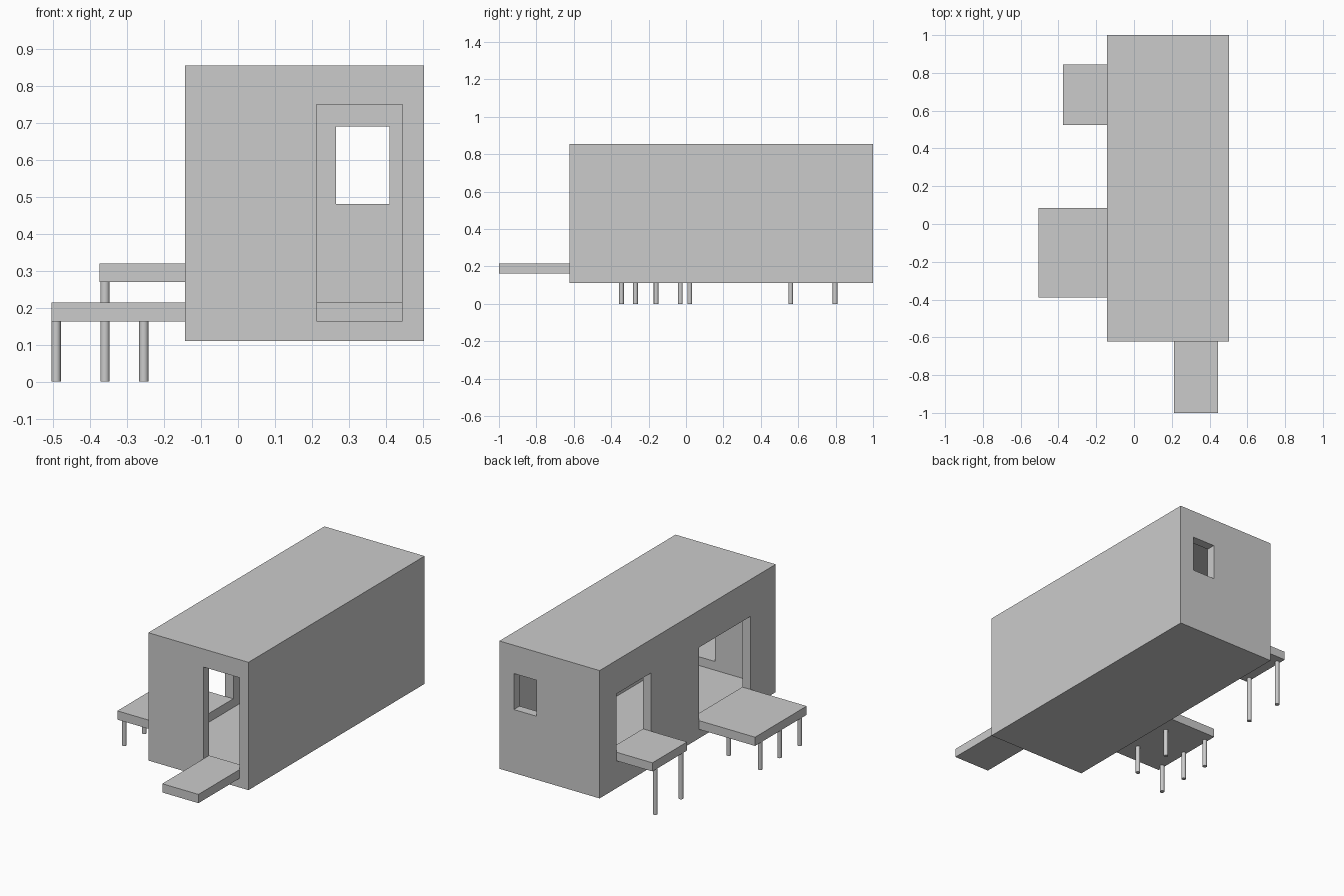
import bpy

cube = bpy.data.objects.get("Cube")
if cube:
    bpy.data.objects.remove(cube, do_unlink=True)

grey = bpy.data.materials.new("plain_grey")
grey.use_nodes = True
grey.diffuse_color = (0.6, 0.6, 0.6, 1)
grey.node_tree.nodes["Principled BSDF"].inputs["Base Color"].default_value = (0.6, 0.6, 0.6, 1)


def box(name, x, y, z):
    """Box from (min, max) ranges along each axis."""
    bpy.ops.mesh.primitive_cube_add(size=1, location=[sum(r) / 2 for r in (x, y, z)])
    obj = bpy.context.object
    obj.name = name
    obj.scale = [r[1] - r[0] for r in (x, y, z)]
    bpy.ops.object.transform_apply(location=False, rotation=False, scale=True)
    obj.data.materials.append(grey)
    return obj


def cut(target, x, y, z):
    """Subtract a box from the target."""
    cutter = box("cutter", x, y, z)
    cutter.hide_render = True
    mod = target.modifiers.new("opening", "BOOLEAN")
    mod.operation = "DIFFERENCE"
    mod.solver = "EXACT"
    mod.object = cutter
    bpy.context.view_layer.objects.active = target
    bpy.ops.object.modifier_apply(modifier=mod.name)
    bpy.data.objects.remove(cutter, do_unlink=True)


def legs(name, spots, top):
    for i, (x, y) in enumerate(spots, 1):
        bpy.ops.mesh.primitive_cylinder_add(vertices=24, radius=0.0125, depth=top,
                                            location=(x, y, top / 2))
        leg = bpy.context.object
        leg.name = f"{name}_{i}"
        leg.data.materials.append(grey)
        bpy.ops.object.shade_smooth_by_angle()


# Hollow cabin: outer block less its room
wall = 0.053
left, right, front, back, low, high = -0.143, 0.503, -0.622, 1.0, 0.11, 0.855
cabin = box("cabin_shell", (left, right), (front, back), (low, high))
cut(cabin, (left + wall, right - wall), (front + wall, back - wall), (low + wall, high - wall))

# Doorway, rear window and the two side openings
door_x, big_y, small_y = (0.212, 0.445), (-0.39, 0.085), (0.525, 0.845)
deck_low, deck_top, shelf_low, shelf_top = 0.163, 0.214, 0.27, 0.32
cut(cabin, door_x, (front - 0.1, front + 0.1), (deck_top, 0.75))
cut(cabin, (0.265, 0.41), (back - 0.1, back + 0.1), (0.48, 0.69))
cut(cabin, (left - 0.1, left + 0.1), big_y, (deck_top, 0.64))
cut(cabin, (left - 0.1, left + 0.1), small_y, (shelf_top, 0.66))

# Platforms outside each opening
box("entrance_platform", door_x, (-1.0, front), (deck_low, deck_top))
box("large_side_deck", (-0.505, left), big_y, (deck_low, deck_top))
box("small_side_shelf", (-0.375, left), small_y, (shelf_low, shelf_top))

# Round legs under the side platforms
legs("deck_leg", [(-0.492, y) for y in (-0.345, -0.16, 0.02)]
     + [(-0.255, y) for y in (-0.27, -0.03)], deck_low)
legs("shelf_leg", [(-0.36, y) for y in (0.56, 0.797)], shelf_low)
